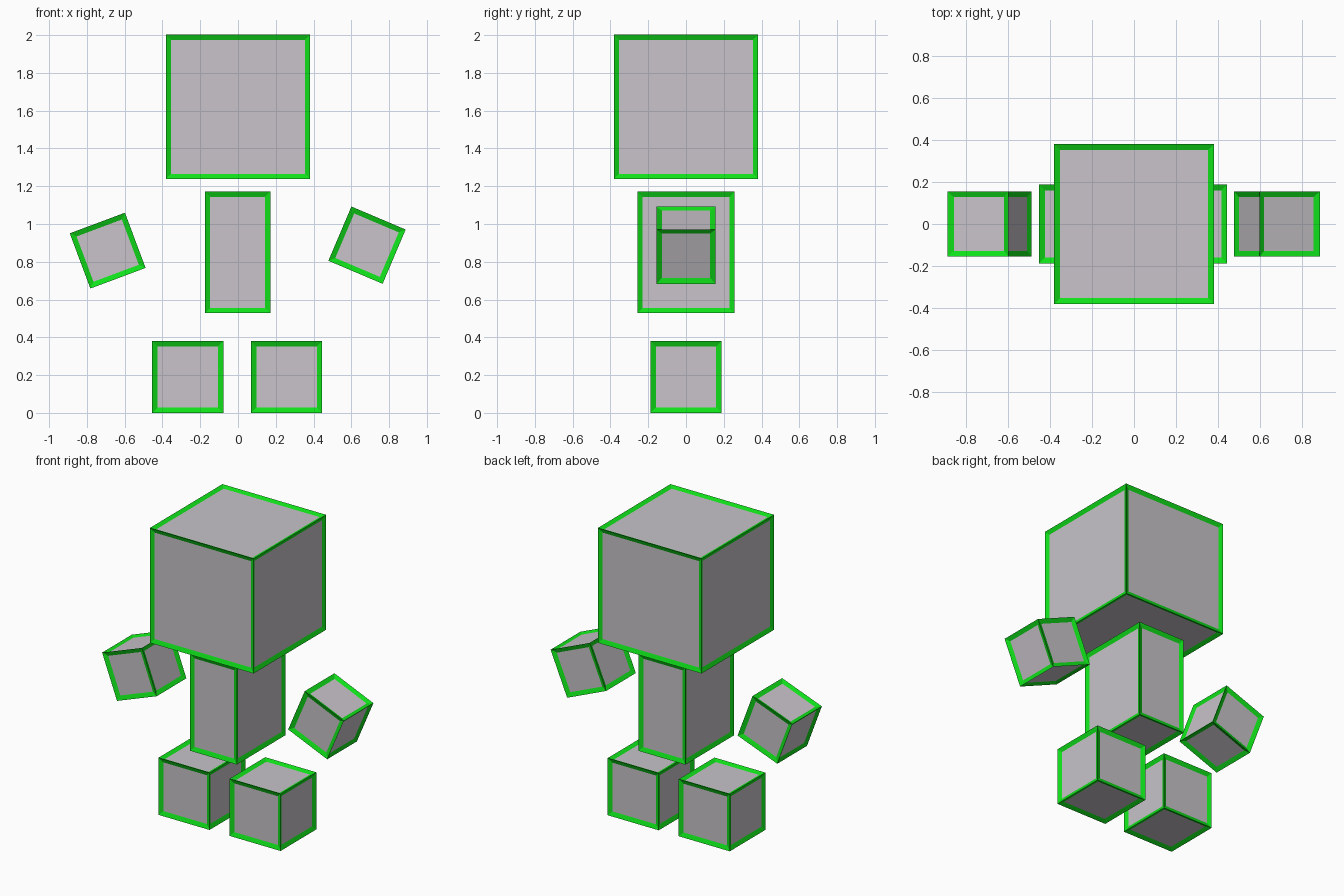
import bpy, bmesh, math
from mathutils import Matrix

if "Cube" in bpy.data.objects:
    bpy.data.objects.remove(bpy.data.objects["Cube"])


def material(name, color):
    m = bpy.data.materials.new(name)
    m.diffuse_color = (*color, 1)
    m.use_nodes = True
    m.node_tree.nodes["Principled BSDF"].inputs["Base Color"].default_value = m.diffuse_color
    return m


GREY = material("panel_grey", (0.58, 0.55, 0.59))
GREEN = material("edge_green", (0.005, 0.75, 0.01))


def block(name, center, size, tilt=0.0, border=0.028, depth=0.012):
    """Box with a sloping green frame around a sunken grey panel on each side."""
    bm = bmesh.new()
    bmesh.ops.create_cube(bm, size=1)
    bmesh.ops.scale(bm, vec=size, verts=bm.verts)
    panels = bm.faces[:]
    frame = bmesh.ops.inset_individual(bm, faces=panels, thickness=border,
                                       depth=-depth, use_even_offset=True)["faces"]
    for f in frame:
        f.material_index = 1
    bmesh.ops.rotate(bm, verts=bm.verts, matrix=Matrix.Rotation(math.radians(tilt), 3, 'Y'))
    mesh = bpy.data.meshes.new(name)
    mesh.materials.append(GREY)
    mesh.materials.append(GREEN)
    bm.to_mesh(mesh)
    bm.free()
    ob = bpy.data.objects.new(name, mesh)
    ob.location = center
    bpy.context.collection.objects.link(ob)


# Head and torso
block("head", (0, 0, 1.62), (0.764, 0.764, 0.764))
block("torso", (-0.002, 0, 0.85), (0.346, 0.514, 0.644))

# Feet
block("left_foot", (-0.266, 0, 0.19), (0.376, 0.376, 0.38))
block("right_foot", (0.257, 0, 0.19), (0.376, 0.376, 0.38))

# Floating hands, each tilted differently
block("left_hand", (-0.69, 0, 0.859), (0.312, 0.312, 0.312), tilt=-20.5)
block("right_hand", (0.683, 0, 0.888), (0.312, 0.312, 0.312), tilt=23)
